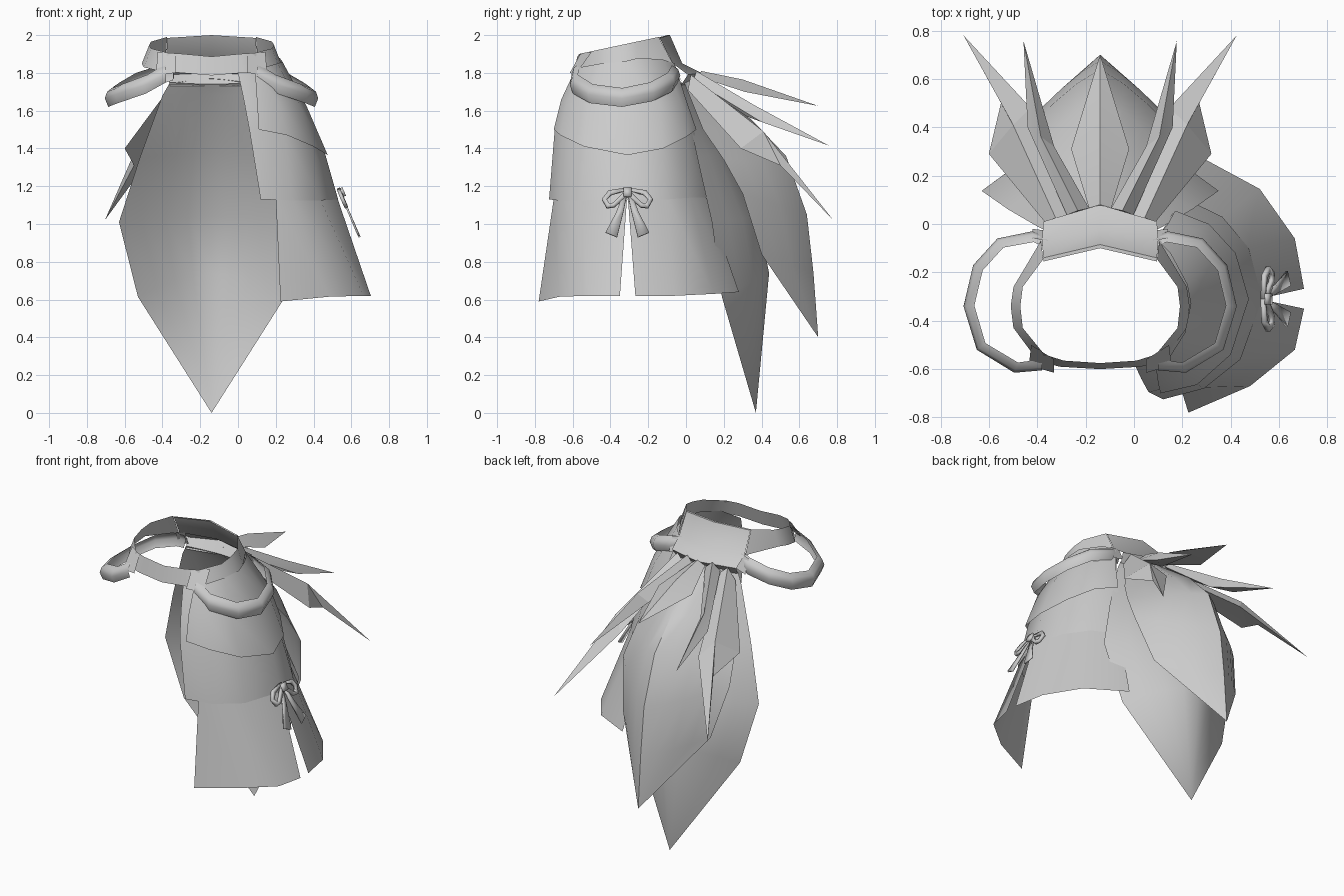
import bpy, bmesh, math
from mathutils import Vector

if "Cube" in bpy.data.objects:
    bpy.data.objects.remove(bpy.data.objects["Cube"], do_unlink=True)

MID = -0.14                      # symmetry plane of the belt, tails and spikes
AXIS = Vector((MID, -0.3, 1.2))  # point all cloth faces away from

grey = bpy.data.materials.new("cloth_grey")
grey.use_nodes = True
grey.diffuse_color = (0.6, 0.6, 0.6, 1)
grey.node_tree.nodes["Principled BSDF"].inputs["Base Color"].default_value = (0.6, 0.6, 0.6, 1)


def finish(name, bm, angle=35, outward=True, thickness=0):
    bmesh.ops.remove_doubles(bm, verts=bm.verts, dist=0.0005)
    bm.normal_update()
    if outward:
        s = sum((f.normal.dot(f.calc_center_median() - AXIS) * f.calc_area() for f in bm.faces))
        if s < 0:
            bmesh.ops.reverse_faces(bm, faces=bm.faces)
    else:
        bmesh.ops.recalc_face_normals(bm, faces=bm.faces)
    me = bpy.data.meshes.new(name)
    bm.to_mesh(me)
    bm.free()
    me.materials.append(grey)
    ob = bpy.data.objects.new(name, me)
    bpy.context.collection.objects.link(ob)
    if thickness:
        mod = ob.modifiers.new("thickness", 'SOLIDIFY')
        mod.thickness = thickness
        mod.offset = 0
    bpy.ops.object.select_all(action='DESELECT')
    ob.select_set(True)
    bpy.context.view_layer.objects.active = ob
    bpy.ops.object.shade_smooth_by_angle(angle=math.radians(angle))


def loft(name, rows, closed=False, **kw):
    """Skin a sheet over rows with equal point counts."""
    bm = bmesh.new()
    grid = [[bm.verts.new(p) for p in r] for r in rows]
    n = len(rows[0])
    for a, b in zip(grid, grid[1:]):
        for i in range(n if closed else n - 1):
            j = (i + 1) % n
            bm.faces.new((a[i], a[j], b[j], b[i]))
    finish(name, bm, **kw)


def side(points, s):
    """Shift points measured from the symmetry plane to one side."""
    return [(MID + s * u, y, z) for u, y, z in points]


def both(half):
    """Full row from a half row that starts on the symmetry plane."""
    return side(half[:0:-1], -1) + side(half, 1)


# Belt: tilted band round the waist, plus flared back panel
rim = [(0, -.575), (.15, -.565), (.23, -.54), (.32, -.43), (.33, -.34), (.32, -.26), (.235, -.145)]
top = [(u, y, 2.021 + .213 * y - (.012 if u == 0 else 0)) for u, y in rim]
low = [(u * 1.12, y - .025 if y < -.5 else y, z - .1) for u, y, z in top]
low[-1] = (.245, -.07, 1.85)
loft("belt", [both(top), both(low)])
loft("belt_back_panel", [both(r) for r in (
    [(0, -.10, 2.0), (.235, -.155, 1.985)],
    [(0, -.085, 2.0), (.235, -.14, 1.985)],
    [(0, -.02, 1.85), (.24, -.07, 1.85)],
    [(0, .08, 1.80), (.235, .01, 1.79)],
    [(0, .02, 1.73), (.22, -.03, 1.73)])])

# Hanging side straps and the tabs that hold them
strap = [(.20, -.06, 1.81), (.28, -.03, 1.79), (.425, -.06, 1.75), (.525, -.17, 1.70),
         (.565, -.34, 1.67), (.51, -.52, 1.69), (.355, -.615, 1.74), (.24, -.605, 1.80)]


def strap_row(shift, dz):
    row = []
    for u, y, z in strap:
        d = Vector((.25 - u, -.32 - y)).normalized() * shift
        row.append((u + d.x, y + d.y, z + dz))
    return row


for label, s in (("left", 1), ("right", -1)):
    loft(label + "_strap", [side(strap_row(i, dz), s) for i, dz in
                            ((.045, .05), (.012, .03), (.0, -.005), (.018, -.05))], angle=60)
    loft(label + "_front_tab", [side(r, s) for r in (
        [(.19, -.56, 1.90), (.285, -.50, 1.91)],
        [(.19, -.615, 1.80), (.295, -.585, 1.79)])])
    loft(label + "_back_tab", [side(r, s) for r in (
        [(.20, -.07, 1.86), (.28, -.06, 1.84)],
        [(.20, -.03, 1.77), (.28, -.02, 1.75)])])

# Side skirt: short pointed overlay
overlay_top = [(.09, -.59, 1.81), (.14, -.56, 1.83), (.21, -.45, 1.85), (.235, -.33, 1.86),
               (.22, -.25, 1.88), (.15, -.12, 1.87), (.09, -.06, 1.85)]
overlay_mid = [(.10, -.66, 1.66), (.21, -.63, 1.65), (.32, -.52, 1.64), (.365, -.32, 1.62),
               (.33, -.14, 1.64), (.25, -.03, 1.65), (.14, .0, 1.66)]
overlay_hem = [(.11, -.70, 1.50), (.26, -.665, 1.47), (.40, -.54, 1.41), (.475, -.31, 1.365),
               (.42, -.12, 1.40), (.31, 0, 1.46), (.17, .055, 1.5)]
loft("skirt_overlay", [overlay_top, overlay_mid, overlay_hem])


def inset(row, d):
    return [(x - d, y + d * (1 if y < -.3 else -1), z) for x, y, z in row]


# Middle tier, tucked under the overlay
waist_line = [(.12, -.725, 1.13), (.29, -.68, 1.125), (.44, -.56, 1.125), (.53, -.31, 1.13),
              (.475, -.10, 1.13), (.365, .03, 1.14), (.20, .11, 1.14)]
tier_top = inset(overlay_top, .02)
tier_top[0] = (0, -.575, 1.80)
tier_upper = inset(overlay_mid, .015)
tier_upper[0] = (.03, -.64, 1.66)
tier_mid = inset(overlay_hem, .012)
tier_mid[0] = (.06, -.695, 1.50)
loft("skirt_middle", [tier_top, tier_upper, tier_mid, waist_line])

# Lower tier, split by a side slit
front_top = [(.20, -.70, 1.135), (.285, -.676, 1.135), (.433, -.556, 1.135), (.525, -.312, 1.14)]
front_hem = [(.225, -.78, .59), (.48, -.67, .615), (.665, -.52, .62), (.703, -.35, .62)]
back_top = [(.525, -.308, 1.14), (.468, -.10, 1.14), (.358, .025, 1.15), (.20, .103, 1.15)]
back_hem = [(.703, -.268, .62), (.665, -.06, .62), (.52, .145, .63), (.27, .28, .64)]
loft("skirt_lower_front", [front_top, front_hem])
loft("skirt_lower_back", [back_top, back_hem])


# Two cupped tail panels that end in a point
def tail(name, rows, power, n=8):
    out = []
    for hw, ye, ze, yc, zc in rows:
        row = []
        for i in range(n + 1):
            t = 2 * i / n - 1
            k = 1 - abs(t) ** power
            row.append((MID + hw * t, ye + (yc - ye) * k, ze + (zc - ze) * k))
        out.append(row)
    loft(name, out, angle=50)


tail("long_tail", [(.22, -.03, 1.75, .01, 1.74), (.26, -.01, 1.68, .05, 1.68),
                   (.38, .06, 1.35, .22, 1.38), (.49, .137, 1.01, .38, 1.04),
                   (.39, .19, .615, .44, .74), (0, .37, 0, .37, 0)], 1.6)
tail("upper_tail", [(.18, -.01, 1.75, .05, 1.77), (.29, .09, 1.50, .35, 1.55),
                    (.36, .20, 1.34, .53, 1.36), (.39, .30, 1.16, .64, 1.05),
                    (.32, .40, .84, .675, .74), (0, .70, .40, .70, .40)], 1.25)


# Fan of folded spikes behind the belt
def spike(name, left, right, ridge, tip, s=1):
    """Edges run from base towards the tip; right has two points, left two or more."""
    bm = bmesh.new()
    L, R, C = [[bm.verts.new(p) for p in side(pts, s)] for pts in (left, right, ridge)]
    t = bm.verts.new(side([tip], s)[0])
    for e in (L, R):
        bm.faces.new((e[0], C[0], C[1], e[1]))
        for a, b in zip(e[1:], e[2:] + [t]):
            bm.faces.new((a, C[1], b))
    # Base and underside
    bm.faces.new((L[0], C[0], R[0]))
    bm.faces.new((L[0], L[1], R[1], R[0]))
    for a, b in zip(L[1:], L[2:] + [t]):
        bm.faces.new((a, b, R[1]))
    finish(name, bm, angle=15, outward=False)


spike("centre_spike", [(-.046, .066, 1.78), (-.12, .31, 1.70)],
      [(.046, .066, 1.78), (.12, .31, 1.70)],
      [(0, .08, 1.81), (0, .30, 1.765)], (0, .70, 1.625))
for label, s in (("left", 1), ("right", -1)):
    spike(label + "_inner_spike", [(.138, .038, 1.76), (.30, .40, 1.54)],
          [(.046, .066, 1.77), (.19, .32, 1.57)],
          [(.092, .055, 1.81), (.245, .36, 1.63)], (.317, .757, 1.415), s)
    spike(label + "_outer_spike", [(.23, .01, 1.71), (.46, .29, 1.40), (.41, .50, 1.31)],
          [(.138, .038, 1.75), (.287, .48, 1.40)],
          [(.184, .025, 1.79), (.36, .41, 1.49)], (.565, .78, 1.02), s)


# Side bow: two ribbon rings, two tails and a knot over the slit
def on_skirt(pts, s, lift=.025):
    return [(.53 + (1.135 - z) * .44 + lift - .2 * y * y, -.31 + s * y, z) for y, z in pts]


ring_out = [(.0, 1.19), (.10, 1.175), (.135, 1.13), (.11, 1.085), (.07, 1.09), (.0, 1.15)]
ring_in = [(.02, 1.175), (.085, 1.155), (.11, 1.13), (.095, 1.105), (.075, 1.11), (.03, 1.155)]
for label, s in (("front", -1), ("back", 1)):
    loft(label + "_bow_loop", [on_skirt(ring_out, s), on_skirt(ring_in, s)],
         closed=True, thickness=.018)
    loft(label + "_bow_tail", [on_skirt(r, s) for r in (
        [(.0, 1.17), (.02, 1.165)],
        [(.02, 1.07), (.06, 1.06)],
        [(.055, .93), (.115, .955)])], thickness=.01)
loft("bow_knot", [on_skirt([(-.022, 1.19), (.022, 1.19)], 1, .035),
                  on_skirt([(-.022, 1.145), (.022, 1.145)], 1, .035)], thickness=.025)
